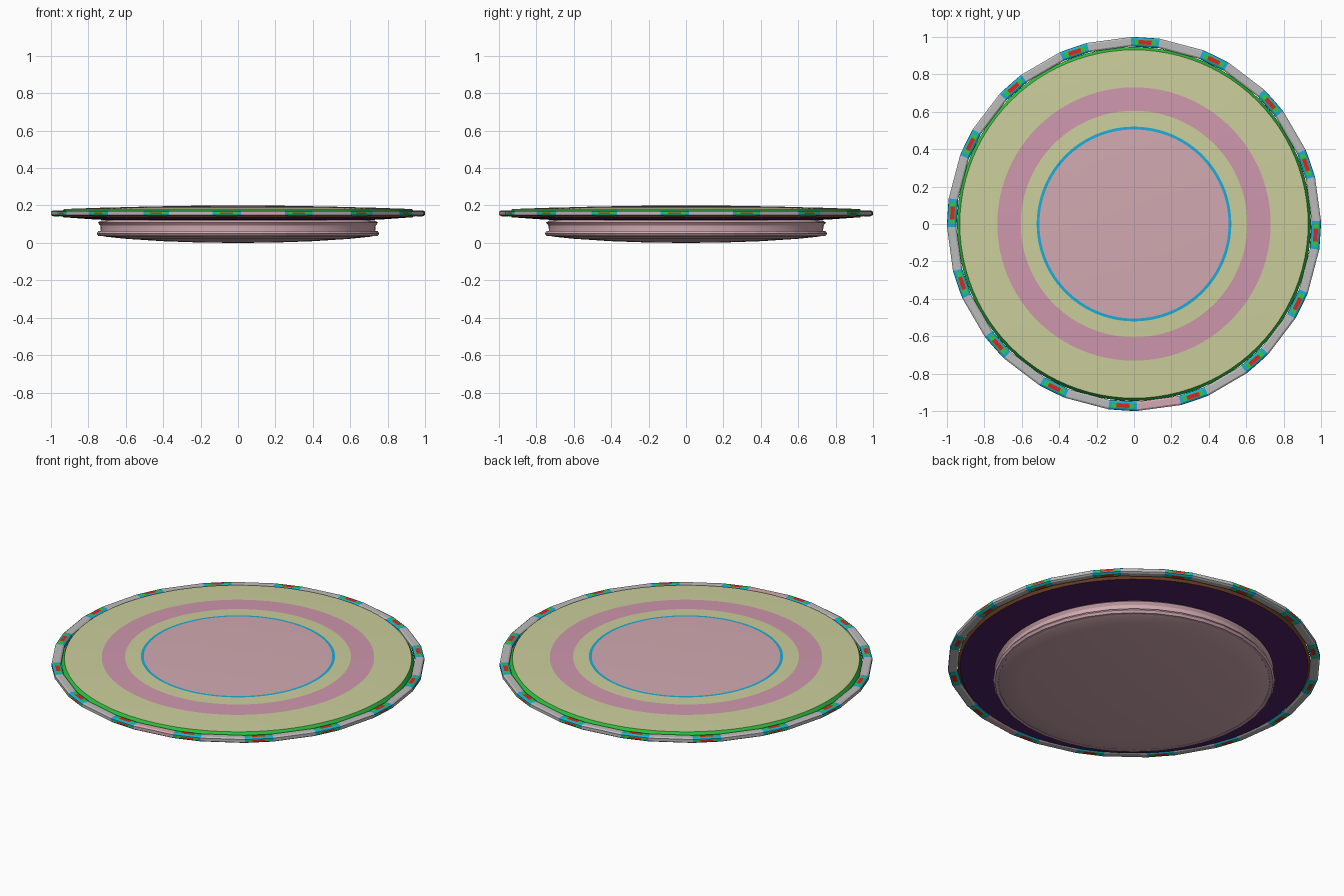
import bpy, bmesh, math
from mathutils import Vector

if "Cube" in bpy.data.objects:
    bpy.data.objects.remove(bpy.data.objects["Cube"])


def mat(name, r, g, b):
    m = bpy.data.materials.new(name)
    m.diffuse_color = (r, g, b, 1)
    m.use_nodes = True
    m.node_tree.nodes["Principled BSDF"].inputs["Base Color"].default_value = m.diffuse_color
    return m


CREAM = mat("cream", .60, .62, .33)
ROSE = mat("rose", .62, .31, .42)
PINK = mat("pink", .64, .40, .44)
BLUE = mat("blue", .01, .42, .70)
GREEN = mat("green", .03, .60, .05)
BROWN = mat("brown", .19, .06, .02)
PURPLE = mat("purple", .08, .015, .13)
GREY = mat("grey", .5, .5, .5)
RED = mat("red", .70, .02, .02)


def finish(bm, name, mats, angle=None):
    bmesh.ops.recalc_face_normals(bm, faces=bm.faces)
    me = bpy.data.meshes.new(name)
    bm.to_mesh(me)
    bm.free()
    for m in mats:
        me.materials.append(m)
    ob = bpy.data.objects.new(name, me)
    bpy.context.collection.objects.link(ob)
    if angle:
        bpy.context.view_layer.objects.active = ob
        ob.select_set(True)
        bpy.ops.object.shade_smooth_by_angle(angle=math.radians(angle))
        ob.select_set(False)
    return ob


def lathe(name, profile, n=96, angle=25, closed=False):
    """profile: (radius, z, material of the band that starts here)"""
    bm = bmesh.new()
    mats = list(dict.fromkeys(p[2] for p in profile))
    rings = []
    for r, z, _ in profile:
        if r == 0:
            rings.append([bm.verts.new((0, 0, z))] * n)
        else:
            rings.append([bm.verts.new((r * math.cos(2 * math.pi * i / n),
                                        r * math.sin(2 * math.pi * i / n), z))
                          for i in range(n)])
    count = len(profile) if closed else len(profile) - 1
    for k in range(count):
        a, b = rings[k], rings[(k + 1) % len(rings)]
        for i in range(n):
            j = (i + 1) % n
            loop = list(dict.fromkeys((a[i], a[j], b[j], b[i])))
            bm.faces.new(loop).material_index = mats.index(profile[k][2])
    return finish(bm, name, mats, angle)


# Domed upper disc with flush coloured bands, green bevel and purple underside
lathe("disc", [
    (0, .200, PINK), (.25, .1985, PINK), (.505, .194, BLUE), (.52, .1935, CREAM),
    (.605, .191, ROSE), (.73, .188, CREAM), (.93, .181, GREEN),
    (.945, .153, BROWN), (.932, .137, PURPLE), (.75, .124, PURPLE),
    (.40, .118, PURPLE), (0, .116, PURPLE)])

# Base drum with a narrow waist and a slightly domed bottom
lathe("base", [
    (0, .122, PINK), (.70, .122, PINK), (.735, .118, PINK), (.748, .108, PINK),
    (.735, .092, PINK), (.733, .068, PINK), (.735, .042, PINK), (.715, .034, PINK),
    (.60, .022, PINK), (.40, .009, PINK), (.20, .002, PINK), (0, 0, PINK)])

# Faceted bead round the lower edge of the base
lathe("base_bead", [
    (.755 - .018 * (1 - math.cos(a)), .050 + .015 * math.sin(a), PINK)
    for a in (k * math.pi / 3 for k in range(6))], n=36, angle=None, closed=True)


# Outer ring: 16 light cells alternating with straight segments
def outer_ring():
    bm = bmesh.new()
    mats = [GREY, BLUE, GREEN, RED, PINK]
    section = [(.025, -.009), (.025, .009), (.016, .015), (-.016, .015),
               (-.025, .009), (-.025, -.009), (-.016, -.015), (.016, -.015)]
    angles = []
    for i in range(16):
        c = math.radians(-3.5 + 22.5 * i)
        angles += [c - math.radians(4.4), c + math.radians(4.4)]
    rings = [[bm.verts.new(((.974 + u) * math.cos(a), (.974 + u) * math.sin(a), .158 + v))
              for u, v in section] for a in angles]
    lights = []
    for i in range(32):
        a, b = rings[i], rings[(i + 1) % 32]
        for k in range(8):
            f = bm.faces.new((a[k], a[(k + 1) % 8], b[(k + 1) % 8], b[k]))
            if i % 2 == 0:
                f.material_index = 1
                if k % 2 == 0:
                    lights.append((f, (angles[i] + angles[i + 1]) / 2))
            elif i == 25:
                f.material_index = 4
    bmesh.ops.recalc_face_normals(bm, faces=bm.faces)
    # nested green and red panels on the four broad sides of each cell
    for f, ang in lights:
        tangent = Vector((-math.sin(ang), math.cos(ang), 0))
        for index, size, length in ((2, .003, .80), (3, .0035, .62)):
            bmesh.ops.inset_individual(bm, faces=[f], thickness=size, depth=.0005)
            f.material_index = index
            mid = f.calc_center_median()
            for v in f.verts:
                v.co -= tangent * ((v.co - mid).dot(tangent) * (1 - length))
    finish(bm, "outer_ring", mats)


outer_ring()
